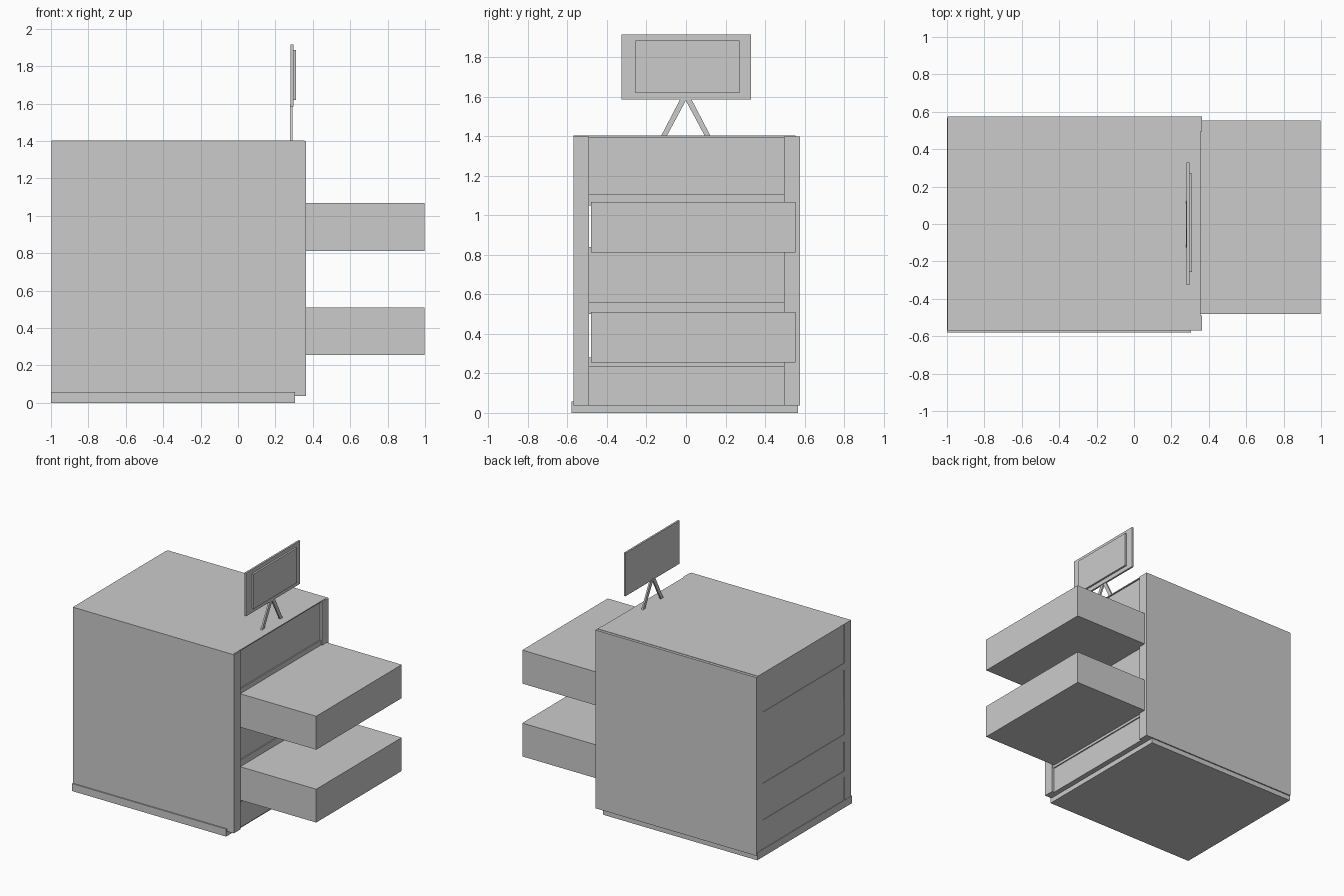
import bpy

if "Cube" in bpy.data.objects:
    bpy.data.objects.remove(bpy.data.objects["Cube"])


def prism(name, profile, x0, x1):
    """Extrude a (y, z) outline, counter-clockwise seen from +x, from x0 to x1."""
    n = len(profile)
    verts = [(x, y, z) for x in (x0, x1) for y, z in profile]
    faces = [tuple(reversed(range(n))), tuple(range(n, 2 * n))]
    faces += [(i, (i + 1) % n, n + (i + 1) % n, n + i) for i in range(n)]
    mesh = bpy.data.meshes.new(name)
    mesh.from_pydata(verts, [], faces)
    obj = bpy.data.objects.new(name, mesh)
    bpy.context.collection.objects.link(obj)
    return obj


def box(name, x, y, z):
    return prism(name, [(y[0], z[0]), (y[1], z[0]), (y[1], z[1]), (y[0], z[1])], *x)


BACK = -0.998
INNER = (-0.49, 0.495)

# plinth, set back at the front and shifted slightly sideways
box("plinth", (-1.0, 0.305), (-0.579, 0.567), (0.0, 0.057))

# side panels
box("side_panel_left", (BACK, 0.364), (-0.57, -0.49), (0.037, 1.4))
box("side_panel_right", (BACK, 0.364), (0.495, 0.576), (0.037, 1.4))

# recessed panels between the drawers
for name, z in (("upper_panel", (1.105, 1.4)),
                ("middle_panel", (0.56, 0.84)),
                ("lower_panel", (0.037, 0.235))):
    box(name, (BACK + 0.003, 0.346), INNER, z)

# slightly proud rails bordering the drawer openings
for name, z in (("upper_rail", (1.05, 1.105)),
                ("middle_rail", (0.50, 0.56)),
                ("lower_rail", (0.235, 0.28))):
    box(name, (BACK, 0.355), INNER, z)

# thin top sheet
box("top_sheet", (BACK, 0.355), (-0.57, 0.555), (1.395, 1.403))

# pulled-out drawers running the depth of the cabinet
for name, z in (("upper_drawer", (0.812, 1.068)), ("lower_drawer", (0.255, 0.51))):
    box(name, (BACK + 0.003, 0.998), (-0.48, 0.553), z)

# monitor on splayed legs
box("monitor_body", (0.282, 0.296), (-0.327, 0.329), (1.585, 1.915))
box("monitor_screen", (0.296, 0.31), (-0.256, 0.27), (1.618, 1.885))
leg = [(-0.127, 1.4), (-0.098, 1.4), (0.004, 1.59), (-0.028, 1.59)]
prism("monitor_leg_left", leg, 0.279, 0.291)
prism("monitor_leg_right", [(-y - 0.002, z) for y, z in reversed(leg)], 0.279, 0.291)
